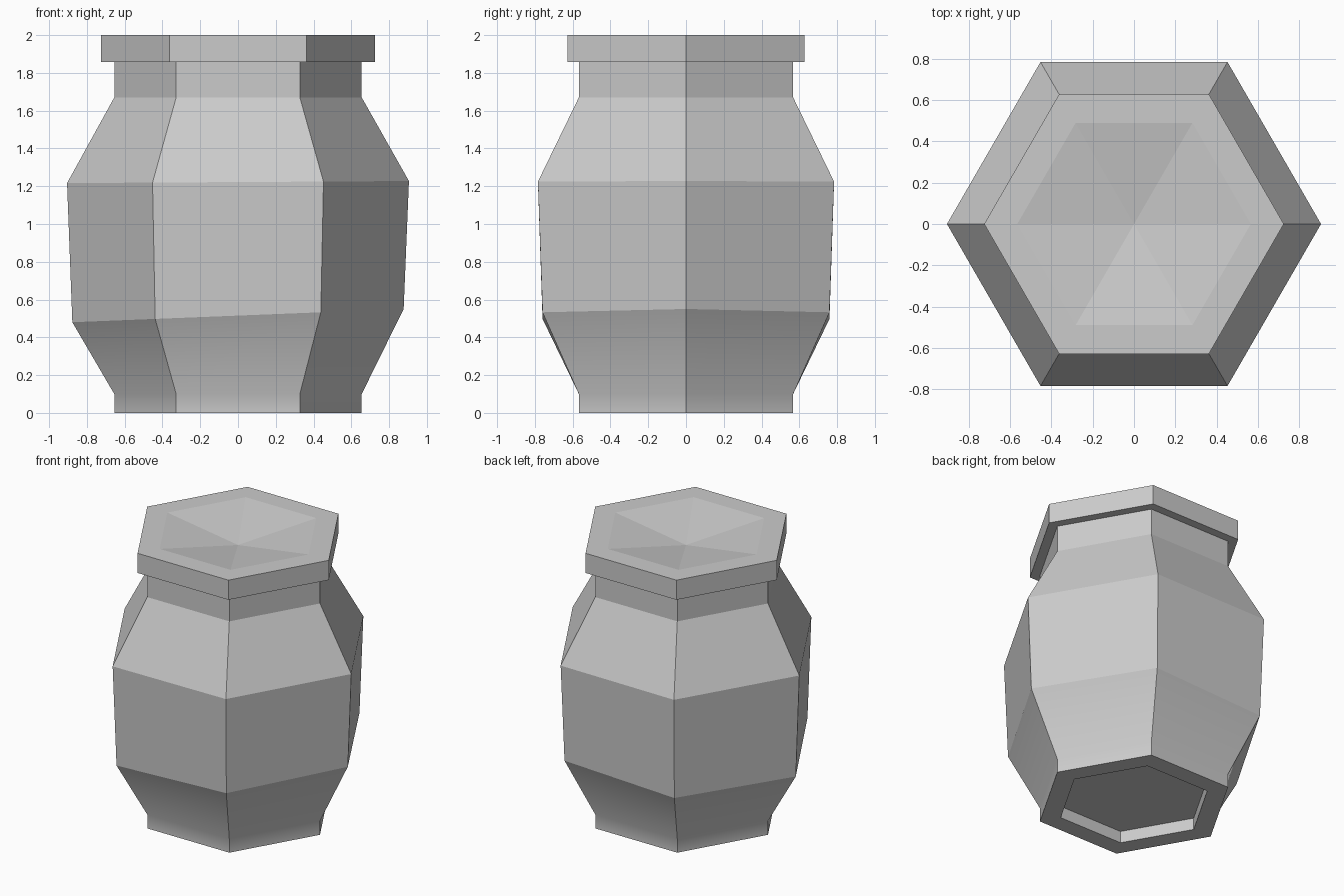
import bpy
import bmesh
from math import cos, sin, pi

if "Cube" in bpy.data.objects:
    bpy.data.objects.remove(bpy.data.objects["Cube"])

SIDES = 6


def hex_loft(name, rings, start_cap=None, end_cap=None, soft=()):
    """Loft hexagonal rings (radius, z, tilt in x); a cap is 'flat' or an apex height.
    Edges on the ring indices in soft are shaded smooth."""
    bm = bmesh.new()
    loops = []
    for r, z, tilt in rings:
        loop = []
        for i in range(SIDES):
            a = 2 * pi * i / SIDES
            x, y = r * cos(a), r * sin(a)
            loop.append(bm.verts.new((x, y, z + tilt * x)))
        loops.append(loop)
    for k in range(len(loops) - 1):
        lo, hi = loops[k], loops[k + 1]
        for i in range(SIDES):
            j = (i + 1) % SIDES
            f = bm.faces.new((lo[i], lo[j], hi[j], hi[i]))
            f.smooth = k in soft or k + 1 in soft
    for loop, cap in ((loops[0], start_cap), (loops[-1], end_cap)):
        if cap == 'flat':
            bm.faces.new(loop if loop is loops[-1] else loop[::-1])
        elif cap is not None:
            apex = bm.verts.new((0, 0, cap))
            for i in range(SIDES):
                bm.faces.new((loop[i], loop[(i + 1) % SIDES], apex))
    # Keep every edge crisp except those on the soft rings
    for e in bm.edges:
        e.smooth = any(all(v in loops[k] for v in e.verts) for k in soft)
    mesh = bpy.data.meshes.new(name)
    bm.to_mesh(mesh)
    bm.free()
    obj = bpy.data.objects.new(name, mesh)
    bpy.context.collection.objects.link(obj)
    return obj


# Jar body: recessed foot, flared base, slightly tilted belly rings, shoulder and neck
hex_loft("jar_body", [
    (0.51, 0.085, 0),
    (0.51, 0.0, 0),
    (0.655, 0.0, 0),
    (0.655, 0.10, 0),
    (0.877, 0.515, 0.04),
    (0.905, 1.222, 0.006),
    (0.655, 1.67, 0),
    (0.655, 1.858, 0),
], start_cap='flat', soft=(3,))

# Lid: overhanging rim with a shallow faceted dish on top
hex_loft("jar_lid", [
    (0.655, 1.858, 0),
    (0.725, 1.858, 0),
    (0.725, 2.0, 0),
    (0.565, 2.0, 0),
], end_cap=1.917)
